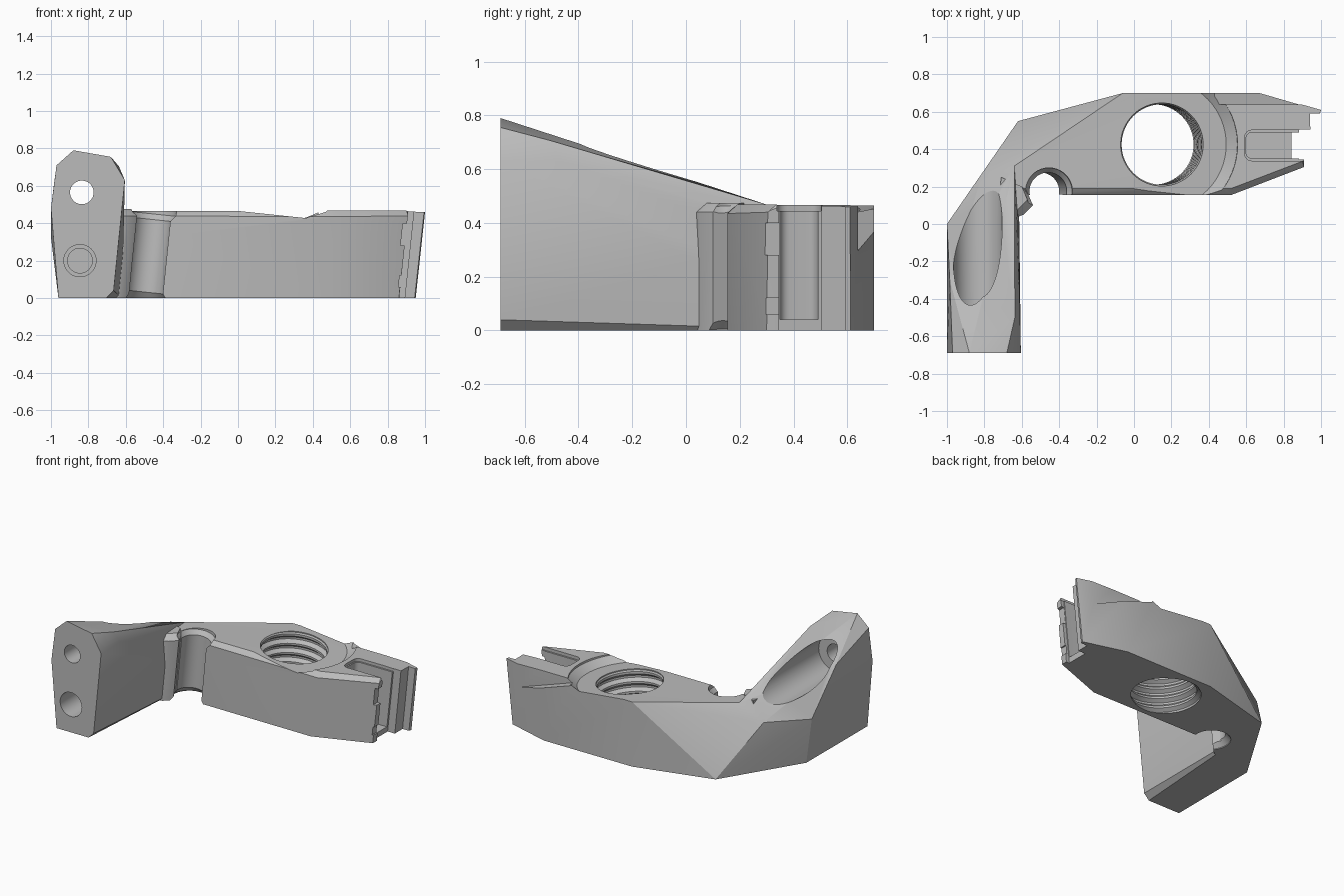
import bpy, bmesh, math
from mathutils import Matrix, Vector

cube = bpy.data.objects.get("Cube")
if cube:
    bpy.data.objects.remove(cube, do_unlink=True)

LEAN = 0.105  # sideways lean of the arm's bores and end faces


def add_object(name, bm):
    bmesh.ops.recalc_face_normals(bm, faces=bm.faces)
    mesh = bpy.data.meshes.new(name)
    bm.to_mesh(mesh)
    bm.free()
    obj = bpy.data.objects.new(name, mesh)
    bpy.context.scene.collection.objects.link(obj)
    return obj


def hull(name, points):
    """Convex solid around a few corner points."""
    bm = bmesh.new()
    for p in points:
        bm.verts.new(p)
    res = bmesh.ops.convex_hull(bm, input=bm.verts)
    loose = {g for g in res["geom_interior"] + res["geom_unused"]
             if isinstance(g, bmesh.types.BMVert)}
    bmesh.ops.delete(bm, geom=list(loose), context="VERTS")
    bmesh.ops.dissolve_limit(bm, angle_limit=0.01, verts=bm.verts, edges=bm.edges)
    return add_object(name, bm)


def lathe(name, profile, matrix, sides=64):
    """Solid of revolution from (radius, height) pairs."""
    bm = bmesh.new()
    rings = []
    for r, h in profile:
        turn = [2 * math.pi * i / sides for i in range(sides)]
        rings.append([bm.verts.new((r * math.cos(a), r * math.sin(a), h)) for a in turn])
    for low, high in zip(rings, rings[1:]):
        for i in range(sides):
            j = (i + 1) % sides
            bm.faces.new((low[i], low[j], high[j], high[i]))
    bm.faces.new(rings[0][::-1])
    bm.faces.new(rings[-1])
    bm.transform(matrix)
    return add_object(name, bm)


def leaning_box(name, x, y, z, bevel=0):
    """Box whose x is given at arm top height and leans with depth."""
    bm = bmesh.new()
    bmesh.ops.create_cube(bm, size=1)
    for v in bm.verts:
        v.co = [lo + (c + 0.5) * (hi - lo) for c, (lo, hi) in zip(v.co, (x, y, z))]
    if bevel:
        upright = [e for e in bm.edges if abs(e.verts[0].co.z - e.verts[1].co.z) > 0.1]
        bmesh.ops.bevel(bm, geom=upright, offset=bevel, segments=6, affect="EDGES", profile=0.5)
    for v in bm.verts:
        v.co.x += LEAN * (v.co.z - 0.46)
    return add_object(name, bm)


def combine(target, tool, operation):
    mod = target.modifiers.new(operation.title(), "BOOLEAN")
    mod.operation, mod.object, mod.solver = operation, tool, "EXACT"
    bpy.context.view_layer.objects.active = target
    bpy.ops.object.modifier_apply(modifier=mod.name)
    bpy.data.objects.remove(tool, do_unlink=True)


def leaning_axis(x, y, z):
    return Matrix.Translation((x, y, z)) @ Matrix.Rotation(math.atan(LEAN), 4, "Y")


def front_axis(x, y, z):
    """Lathe height runs towards the back."""
    return Matrix.Translation((x, y, z)) @ Matrix.Rotation(-math.pi / 2, 4, "X")


# Leg: faceted front end, rising top and elbow
front_end = [(-.96, 0), (-1, .48), (-.97, .71), (-.88, .79),
             (-.68, .755), (-.605, .63), (-.665, .04), (-.705, 0)]
elbow = [(-.81, .275, .355), (-.62, .55, 0), (-.64, .31, .465)]
body = hull("bracket_body", [(x, -.69, z) for x, z in front_end] + elbow + [
    (-.957, 0, 0), (-1, 0, .325), (-.985, -.3, .6), (-.67, .17, .485),
    (-.637, -.5, .705), (-.61, -.47, .63), (-.652, .04, .515), (-.622, .04, .475),
    (-.665, .04, .04), (-.70, .04, 0)])

# Arm: long block with an angled tip and a chamfered front top edge
arm = hull("arm", elbow + [
    (-.06, .70, 0), (-.06, .70, .465), (.64, .70, 0), (.68, .70, .465),
    (.95, .612, 0), (1, .61, .46), (.86, .30, 0), (.91, .305, .44), (.9, .335, .468),
    (.47, .155, 0), (.52, .155, .435), (.52, .19, .468),
    (-.69, .16, 0), (-.64, .155, .44), (-.64, .19, .465)])
combine(body, arm, "UNION")

# Lip between the leg and the round notch
lip_plan = [(-.7, .03), (-.63, .035), (-.59, .05), (-.54, .10), (-.57, .17), (-.68, .22)]
lip = hull("lip", [(x - .045, y, 0) for x, y in lip_plan] +
           [(x, y, .44) for x, y in lip_plan] +
           [(x - .03, y + .03, .475) for x, y in lip_plan])
combine(body, lip, "UNION")

# Round notch with flared mouths
notch = lathe("notch_cutter", [(.13, -.6), (.13, -.47), (.1, -.43), (.1, -.04),
                               (.125, -.01), (.125, .2)], leaning_axis(-.455, .175, .46))
combine(body, notch, "DIFFERENCE")

# Tilted spot face around the bore
spot = lathe("spot_face_cutter", [(.345, 0), (.40, .045), (.40, .2)],
             leaning_axis(.15, .425, .45))
combine(body, spot, "DIFFERENCE")

# Threaded bore
pitch = .068
thread = [(.222, -.7)]
for k in range(7):
    base = -.5 + k * pitch
    thread += [(.215, base), (.24, base + .02), (.24, base + .034), (.215, base + .054)]
thread += [(.215, -.022), (.222, -.012), (.222, .2)]
combine(body, lathe("thread_cutter", thread, leaning_axis(.15, .425, .455)), "DIFFERENCE")

# Fork slot, its chamfered rim and the stepped tip
cuts = [((.6, 1.2), (.35, .49), (.04, .7), .035),
        ((.59, 1.2), (.338, .502), (.445, .7), .04),
        ((.885, 1.2), (.345, .504), (-.1, .7), 0),
        ((.91, 1.2), (.1, .365), (-.1, .7), 0),
        ((.942, 1.2), (.1, .592), (-.1, .7), 0),
        ((.888, 1.2), (.285, .37), (.28, .40), 0),
        ((.9, 1.2), (.285, .37), (.06, .12), 0)]
for x, y, z, bevel in cuts:
    combine(body, leaning_box("tip_cutter", x, y, z, bevel), "DIFFERENCE")

# Sloping ledge on the back of the tip
ledge = [(.43, .45), (.93, .28), (1.2, .28), (1.2, .7), (.43, .7)]
combine(body, hull("ledge_cutter", [(x, y, z) for x, z in ledge for y in (.64, .9)]),
        "DIFFERENCE")

# Bolt hole opening into the long round groove
groove = lathe("groove_cutter", [(.13, 0), (.13, 1.2)], front_axis(-.835, -.5, .565))
combine(body, groove, "DIFFERENCE")
bolt = lathe("bolt_cutter", [(.063, -.4), (.063, .1)], front_axis(-.835, -.5, .565))
combine(body, bolt, "DIFFERENCE")

# Blind stepped hole at the foot of the front end
blind = lathe("blind_hole_cutter", [(.086, -.1), (.086, .2), (.066, .2), (.066, .3)],
              front_axis(-.845, -.69, .2))
combine(body, blind, "DIFFERENCE")

# Single grey finish
grey = bpy.data.materials.new("plain_grey")
grey.use_nodes = True
colour = (.5, .5, .5, 1)
grey.diffuse_color = colour
grey.node_tree.nodes["Principled BSDF"].inputs["Base Color"].default_value = colour
body.data.materials.clear()
body.data.materials.append(grey)
for face in body.data.polygons:
    face.material_index = 0

bpy.ops.object.select_all(action="DESELECT")
body.select_set(True)
bpy.context.view_layer.objects.active = body
bpy.ops.object.shade_smooth_by_angle(angle=math.radians(25))
